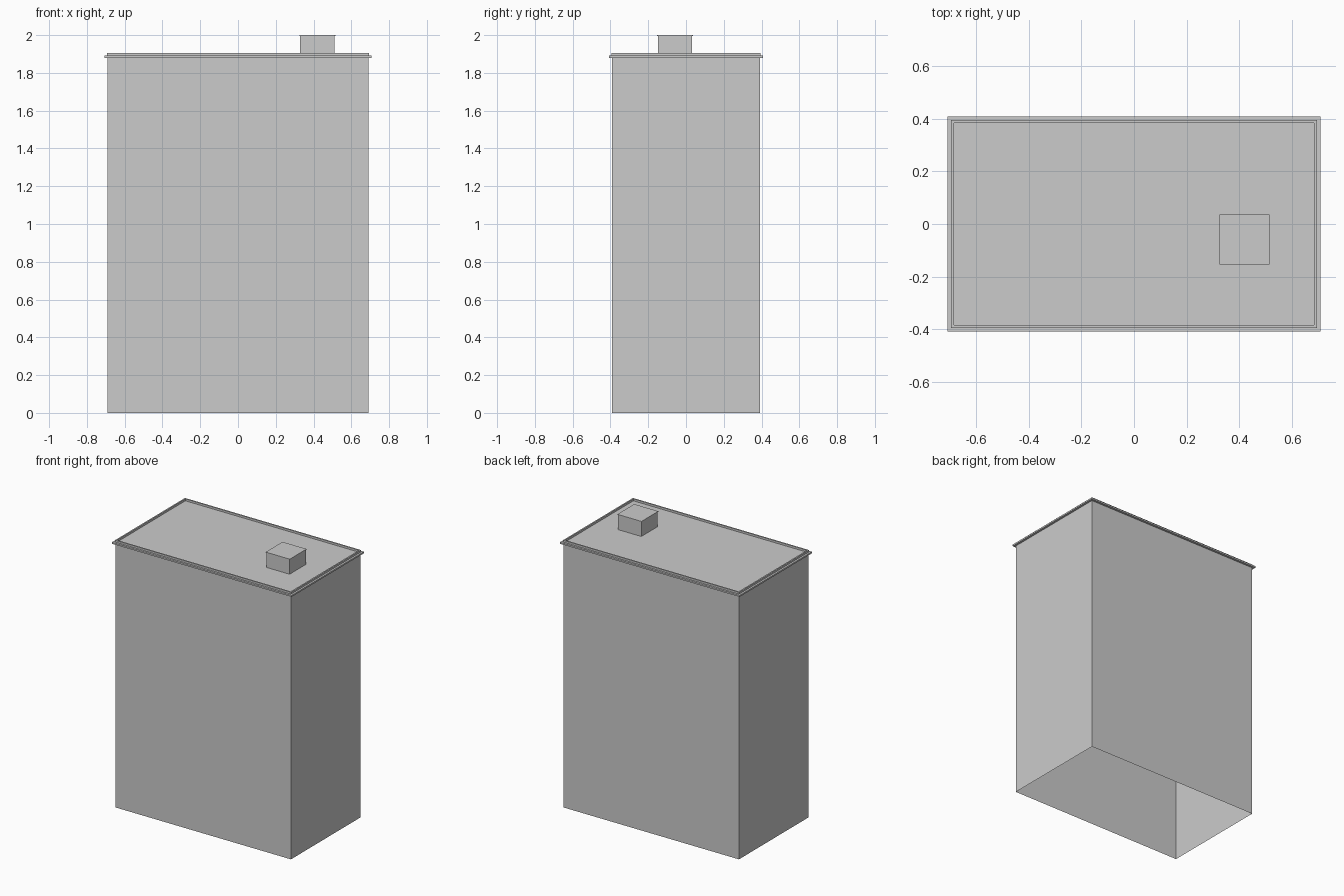
import bpy
import bmesh

cube = bpy.data.objects.get("Cube")
if cube:
    bpy.data.objects.remove(cube, do_unlink=True)

# Single plain colour
grey = bpy.data.materials.new("light grey")
grey.use_nodes = True
colour = (0.6, 0.6, 0.6, 1)
grey.diffuse_color = colour
grey.node_tree.nodes["Principled BSDF"].inputs["Base Color"].default_value = colour

HALF_X, HALF_Y = 0.692, 0.392   # outer faces of the walls
ROOF_Z = 1.89


def stacked_rings(name, rings, centre=(0, 0), close_top=False):
    """Join rectangular rings (half x, half y, z) with flat faces, in order."""
    bm = bmesh.new()
    loops = []
    for hx, hy, z in rings:
        corners = ((-hx, -hy), (hx, -hy), (hx, hy), (-hx, hy))
        loops.append([bm.verts.new((centre[0] + x, centre[1] + y, z)) for x, y in corners])
    for low, high in zip(loops, loops[1:]):
        for i in range(4):
            j = (i + 1) % 4
            bm.faces.new((low[i], low[j], high[j], high[i]))
    if close_top:
        bm.faces.new(loops[-1])
    mesh = bpy.data.meshes.new(name)
    bm.to_mesh(mesh)
    bm.free()
    mesh.materials.append(grey)
    obj = bpy.data.objects.new(name, mesh)
    bpy.context.collection.objects.link(obj)
    return obj


def around(offset, z):
    """Ring following the wall outline, pushed outward by offset."""
    return HALF_X + offset, HALF_Y + offset, z


# Thin outer walls, open underneath
stacked_rings("walls", [around(0, 0), around(0, 1.88)])

# Projecting ledge, low parapet and the flat roof sunk inside it
stacked_rings("cornice_and_roof", [
    around(0, 1.88), around(0.016, 1.88), around(0.016, ROOF_Z + 0.001),
    around(0.002, ROOF_Z + 0.001), around(0.002, 1.904),
    around(-0.008, 1.904), around(-0.008, ROOF_Z),
], close_top=True)

# Rooftop chimney with a thin overhanging lid
chimney_at = (0.42, -0.058)
stacked_rings("chimney", [(0.091, 0.091, ROOF_Z), (0.091, 0.091, 1.996)], chimney_at)
stacked_rings("chimney_lid", [
    (0.091, 0.091, 1.996), (0.095, 0.095, 1.996), (0.095, 0.095, 2.0),
], chimney_at, close_top=True)
